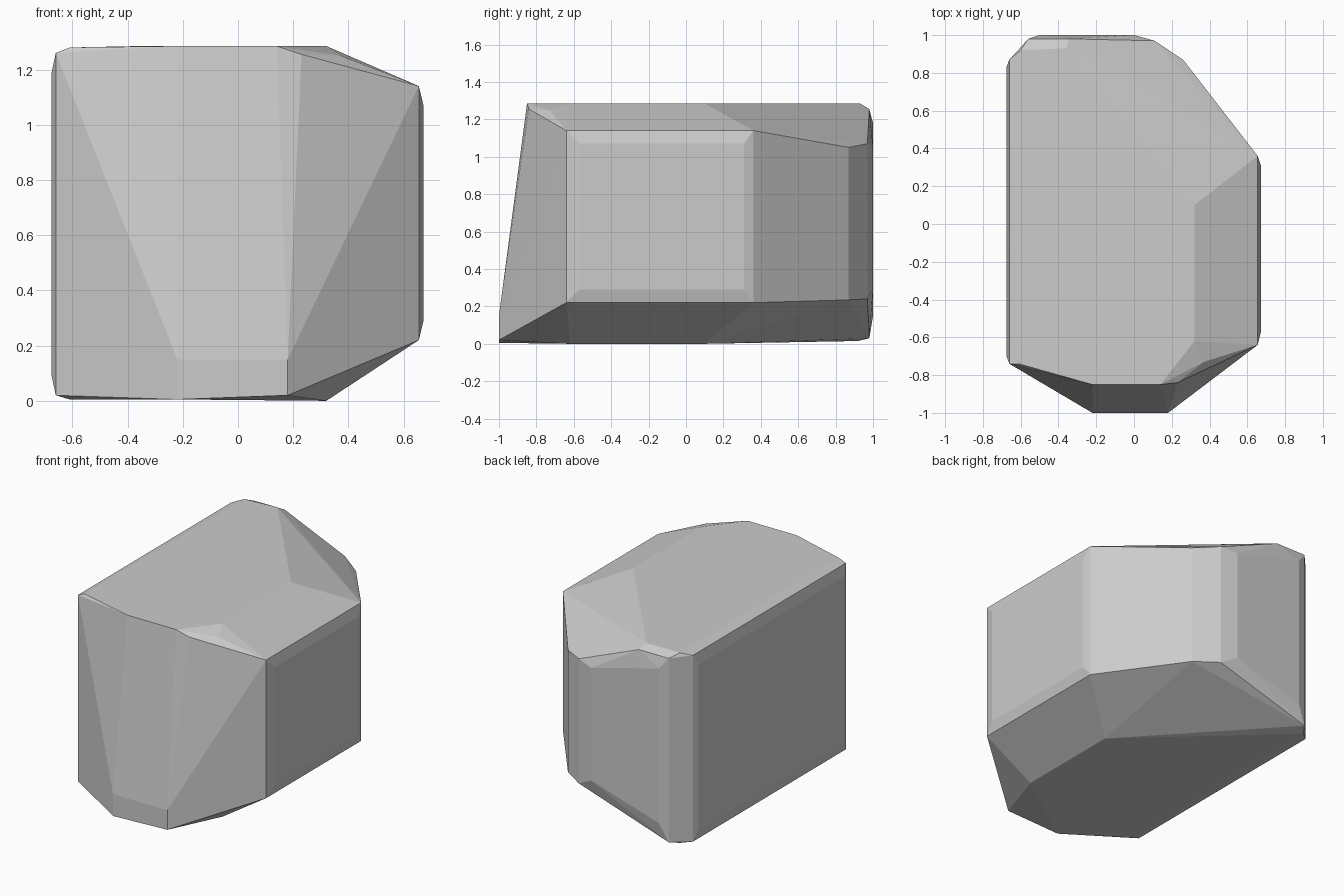
import bpy
import bmesh
import math

# Upright corner columns of the boulder: x, y, lower z, upper z
columns = [
    # left side and its shallow worn cap
    (-0.66, -0.74, 0.02, 1.26), (-0.66, 0.87, 0.02, 1.26),
    (-0.675, -0.70, 0.09, 1.19), (-0.675, 0.83, 0.09, 1.19),
    # back side and its cap
    (-0.56, 0.98, 0.03, 1.255), (0.11, 0.97, 0.24, 1.07),
    (-0.50, 1.0, 0.15, 1.18), (0.0, 1.0, 0.30, 1.05),
    # slanted back right corner
    (0.26, 0.87, 0.235, 1.05),
    # right side and its cap
    (0.655, 0.36, 0.22, 1.14), (0.655, -0.64, 0.22, 1.14),
    (0.672, 0.31, 0.29, 1.07), (0.672, -0.57, 0.29, 1.07),
    # shoulders where top and bottom start sloping to the right
    (0.32, 0.10, 0.0, 1.285), (0.32, -0.62, 0.0, 1.285),
    # rounded rims on the left of top and bottom
    (-0.61, -0.74, 0.005, 1.28), (-0.60, 0.92, 0.015, 1.28),
    # foot of the leaning front face
    (-0.22, -1.0, 0.005, 0.15), (0.18, -1.0, 0.02, 0.15),
]

# Upper front rim and upper back rim
rim = [
    (-0.22, -0.85, 1.285), (0.14, -0.85, 1.285), (0.23, -0.84, 1.255),
    (0.37, -0.73, 1.25), (-0.36, 0.93, 1.285), (-0.34, 0.98, 1.255),
]

# Wrap the corners in a convex skin
bm = bmesh.new()
for x, y, low, high in columns:
    bm.verts.new((x, y, low))
    bm.verts.new((x, y, high))
for p in rim:
    bm.verts.new(p)
result = bmesh.ops.convex_hull(bm, input=bm.verts[:])
loose = [v for v in bm.verts if not v.link_faces]
bmesh.ops.delete(bm, geom=loose, context='VERTS')

# Merge nearly coplanar triangles into broad flat facets
bmesh.ops.dissolve_limit(bm, angle_limit=math.radians(1.0),
                         verts=bm.verts[:], edges=bm.edges[:])
bmesh.ops.recalc_face_normals(bm, faces=bm.faces[:])

mesh = bpy.data.meshes.new("boulder")
bm.to_mesh(mesh)
bm.free()
boulder = bpy.data.objects.new("boulder", mesh)
bpy.context.collection.objects.link(boulder)
